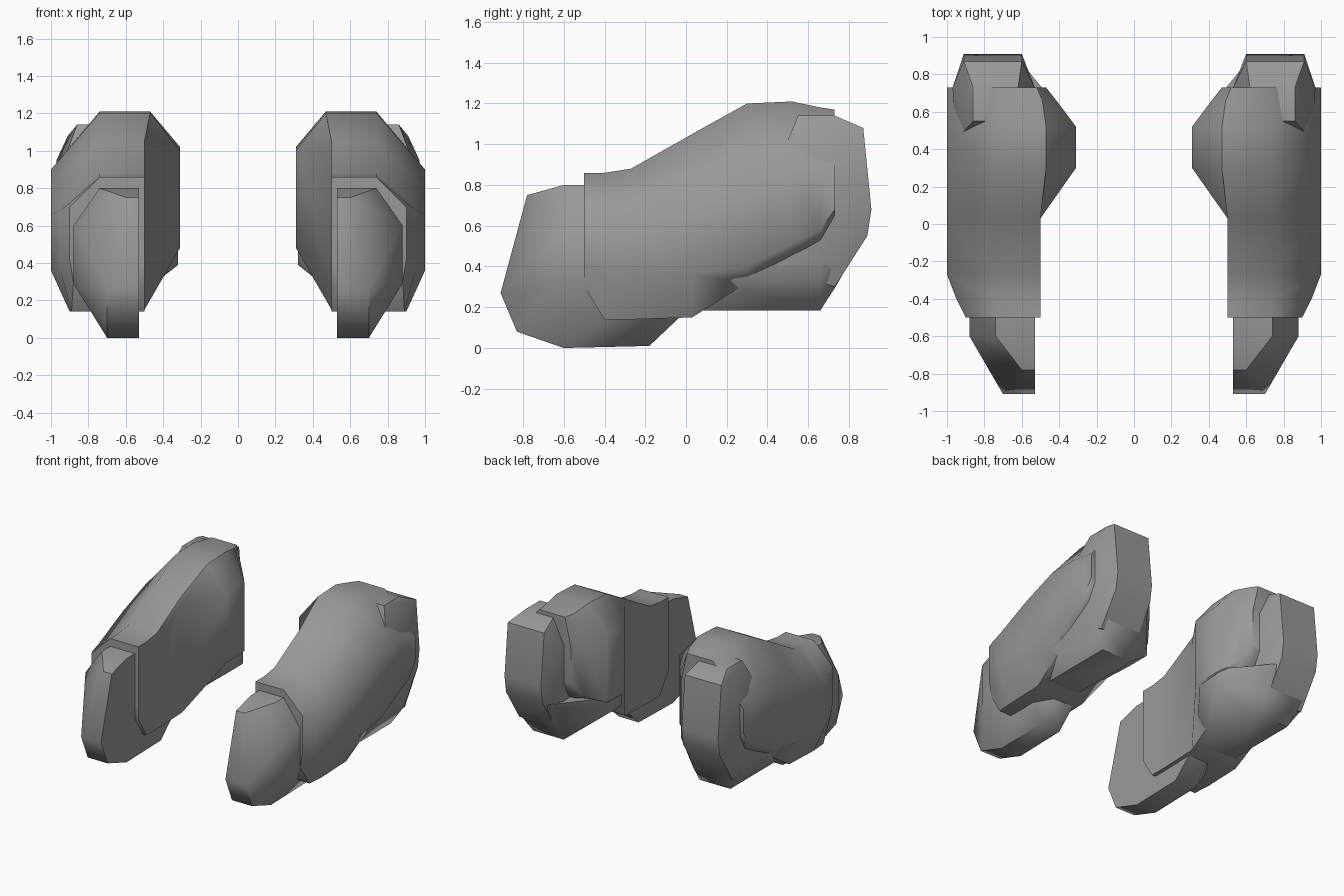
import bpy, bmesh, math

cube = bpy.data.objects.get("Cube")
if cube:
    bpy.data.objects.remove(cube, do_unlink=True)

grey = bpy.data.materials.new("mid_grey")
grey.use_nodes = True
tone = (0.32, 0.32, 0.32, 1)
grey.diffuse_color = tone
grey.node_tree.nodes["Principled BSDF"].inputs["Base Color"].default_value = tone


def finish(name, bm, angle):
    """Turn a left-hand part into a smooth mirrored pair."""
    bmesh.ops.recalc_face_normals(bm, faces=bm.faces)
    mesh = bpy.data.meshes.new(name)
    bm.to_mesh(mesh)
    bm.free()
    mesh.materials.append(grey)
    obj = bpy.data.objects.new(name, mesh)
    bpy.context.collection.objects.link(obj)
    bpy.ops.object.select_all(action='DESELECT')
    obj.select_set(True)
    bpy.context.view_layer.objects.active = obj
    bpy.ops.object.shade_smooth_by_angle(angle=math.radians(angle))
    mirror = obj.modifiers.new("Mirror", 'MIRROR')
    mirror.use_mirror_merge = False


def loft(name, sections, angle):
    bm = bmesh.new()
    rings = [[bm.verts.new(p) for p in s] for s in sections]
    for a, b in zip(rings, rings[1:]):
        for i in range(len(a)):
            j = (i + 1) % len(a)
            bm.faces.new((a[i], a[j], b[j], b[i]))
    bm.faces.new(rings[0])
    bm.faces.new(rings[-1])
    finish(name, bm, angle)


def hull(name, points, angle):
    bm = bmesh.new()
    for p in points:
        bm.verts.new(p)
    res = bmesh.ops.convex_hull(bm, input=bm.verts)
    spare = [v for v in res["geom_interior"] if isinstance(v, bmesh.types.BMVert)]
    bmesh.ops.delete(bm, geom=spare, context='VERTS')
    bmesh.ops.dissolve_limit(bm, angle_limit=0.03, verts=bm.verts, edges=bm.edges)
    finish(name, bm, angle)


def section(y, top, bottom, inner, in_low, in_high, top_in, outer, out_low, out_high, base):
    """Eight-sided outline of the shell at one depth."""
    return [(0.5, y, bottom), (inner, y, in_low), (inner, y, in_high), (top_in, y, top),
            (0.74, y, top), (outer, y, out_high), (outer, y, out_low), (base, y, bottom)]


# Outer shell, flaring inward towards the back
loft("outer_shell", [
    section(-0.50, 0.86, 0.30, 0.5, 0.40, 0.80, 0.5, 0.90, 0.42, 0.70, 0.88),
    section(-0.40, 0.86, 0.14, 0.5, 0.30, 0.80, 0.5, 0.95, 0.36, 0.68, 0.89),
    section(-0.27, 0.88, 0.14, 0.5, 0.30, 0.82, 0.5, 1.0, 0.36, 0.66, 0.90),
    section(0.03, 1.05, 0.15, 0.5, 0.34, 1.0, 0.5, 1.0, 0.36, 0.80, 0.90),
    section(0.30, 1.20, 0.32, 0.31, 0.48, 1.0, 0.47, 1.0, 0.40, 0.90, 0.92),
    section(0.52, 1.21, 0.45, 0.31, 0.49, 1.02, 0.47, 1.0, 0.51, 0.90, 0.95),
    section(0.66, 1.18, 0.53, 0.415, 0.56, 0.98, 0.49, 1.0, 0.58, 0.88, 0.97),
    section(0.73, 1.17, 0.65, 0.47, 0.68, 0.95, 0.52, 1.0, 0.68, 0.87, 0.97),
], 50)

# Front toe: flat inner side, bevelled outer side
side = [(-0.78, 0.75), (-0.91, 0.27), (-0.83, 0.08), (-0.60, 0.0), (-0.18, 0.01),
        (0.0, 0.18), (-0.30, 0.80), (-0.60, 0.80)]
toe = [(0.53, y, z) for y, z in side]
toe += [(0.60 if z == 0.75 else 0.74 if z == 0.8 else 0.70, y, z) for y, z in side]
toe += [(0.88, y, z) for y in (-0.60, -0.15) for z in (0.29, 0.60)]
hull("front_toe", toe, 50)

# Rounded heel behind the shell
heel = [(x, y, z) for x in (0.60, 0.91)
        for y, z in ((0.87, 1.08), (0.91, 0.68), (0.89, 0.55), (0.73, 0.30))]
heel += [(x, 0.73, z) for x in (0.53, 0.97) for z in (0.50, 0.95)]
heel += [(x, y, 1.14) for x in (0.62, 0.86) for y in (0.55, 0.73)]
heel += [(x, 0.45, z) for x in (0.55, 0.95) for z in (0.4, 0.9)]
hull("heel", heel, 50)

# Lower pad under the flared part of the shell
pad = [(x, y, 0.185) for x in (0.58, 0.84) for y in (0.08, 0.66)]
pad += [(x, 0.74, 0.31) for x in (0.58, 0.88)]
pad += [(x, 0.86, 0.52) for x in (0.60, 0.90)]
pad += [(0.95, y, z) for y in (0.10, 0.66) for z in (0.34, 0.5)]
pad += [(0.32, y, z) for y in (0.33, 0.52) for z in (0.39, 0.52)]
pad += [(0.52, 0.05, 0.25), (0.52, 0.68, 0.40)]
hull("lower_pad", pad, 50)
